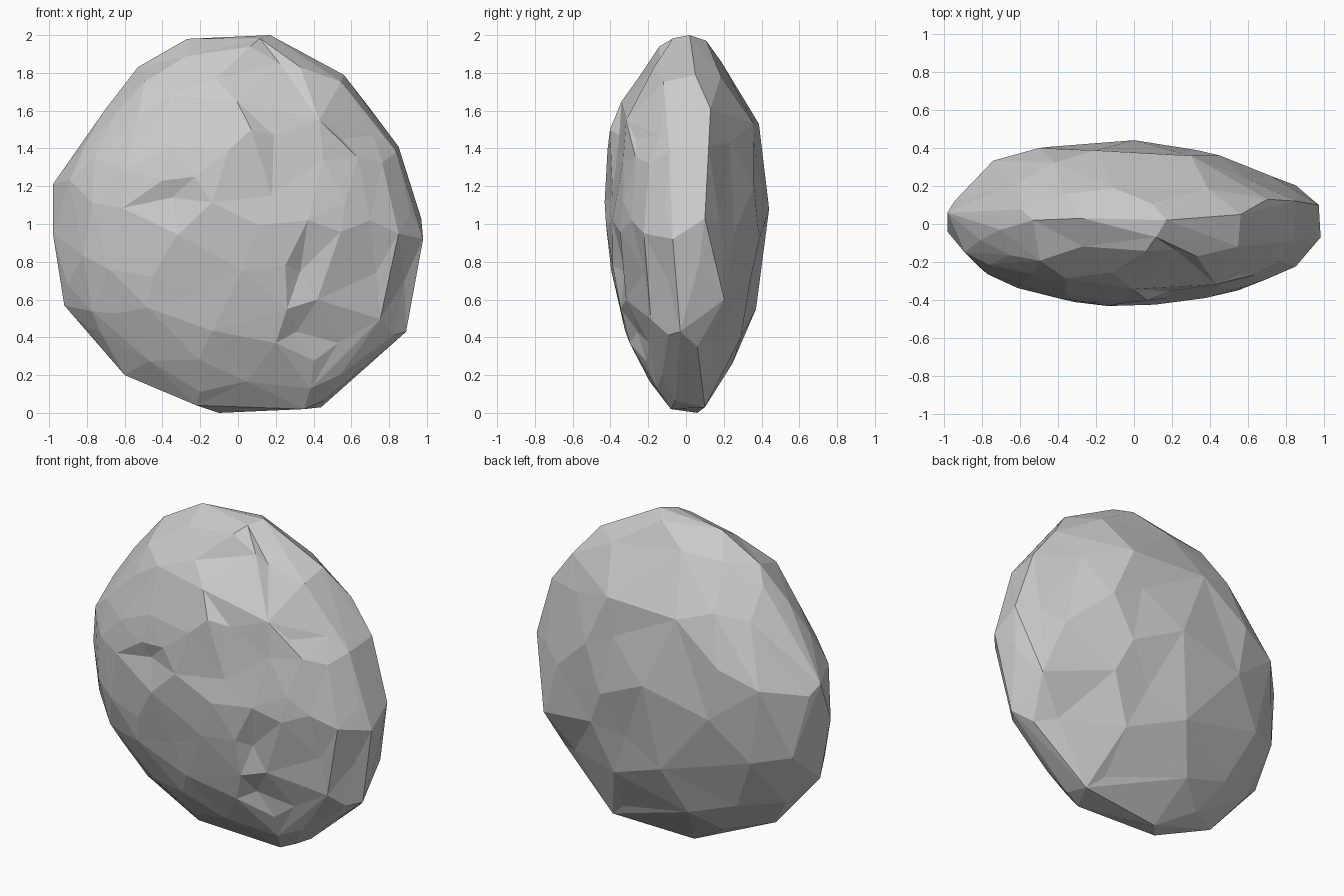
import bpy, bmesh, math, random
from mathutils import Vector

cube = bpy.data.objects.get("Cube")
if cube:
    bpy.data.objects.remove(cube, do_unlink=True)
random.seed(7)

MID = 1.0             # height of the boulder's middle
HALF_DEPTH = 0.427
FRONT, BACK = -1, 1

# Silhouette corners: x, z and how far the rim wanders in y
RIM = [(-.98, .95, -.04), (-.98, 1.21, .06), (-.7, 1.61, -.03), (-.53, 1.83, .02),
       (-.27, 1.98, .03), (.17, 2, .02), (.56, 1.79, .05), (.7, 1.61, .13),
       (.85, 1.41, .12), (.97, 1.03, .1), (.98, .92, -.07), (.89, .43, -.03),
       (.8, .35, .06), (.44, .03, .1), (.35, .02, -.08), (-.1, 0, .06),
       (-.22, .04, -.08), (-.6, .2, -.04), (-.92, .57, -.02)]

# Chips and ledges: x, z and how far the surface is pushed in
FRONT_CHIPS = [
    (-.27, 1.89, .07), (.22, 1.85, .08), (.33, 1.83, .01),   # top step
    (-.65, 1.58, 0), (-.36, 1.68, .01), (-.12, 1.77, .04),   # upper ledge
    (-.6, 1.29, 0), (-.4, 1.23, 0), (-.35, 1.14, .04), (-.23, 1.25, 0),
    (.37, 1.02, 0), (.25, .78, 0), (.26, .55, 0), (.33, .75, .05),
    (.31, .43, .05), (.42, .6, .01), (.2, .37, 0),           # upright crack
    (.43, 1.55, -.01), (.57, 1.12, 0), (.55, 1.45, .02),     # long ridge
    (.07, 1.5, -.01), (.19, 1.47, .03), (.18, 1.15, .03),    # shallow valley
    (.85, .95, -.02), (.72, 1.47, .03), (.7, 1.02, 0),
    (.73, .74, .03), (.53, .37, .03), (.88, .7, .04)]        # right flank
BACK_CHIPS = [
    (-.5, 1.3, -.03), (-.74, 1.2, -.03), (0, 1.08, -.01), (.45, 1.2, -.01),
    (.3, 1.53, -.02), (-.2, 1.53, 0), (.85, .6, -.07), (.68, .38, .02),
    (.25, 1.3, .02), (.33, .92, -.01), (-.08, .55, -.01), (.18, .68, .03),
    (-.5, .37, .04), (.3, .4, 0), (-.1, 1.86, .05)]


def cross(a, b):
    return a[0] * b[1] - a[1] * b[0]


def gauge(x, z):
    """0 at the middle, 1 on the silhouette."""
    best = 0
    for i, a in enumerate(RIM):
        b = RIM[i - 1]
        pa = (a[0], a[1] - MID)
        edge = (b[0] - a[0], b[1] - a[1])
        best = max(best, cross((x, z), edge) / cross(pa, edge))
    return best


def skin(x, z, side):
    """Point on the smooth lens under the chips, fuller towards the top."""
    rho = min(gauge(x, z - MID), .995)
    lean = 1 - (.14 if side == BACK else .04) * x
    swell = 1 + .13 * (z - MID)
    return Vector((x, side * HALF_DEPTH * lean * swell * math.sqrt(1 - rho * rho), z))


bm = bmesh.new()
pushes = {}


def add(point, push):
    vert = bm.verts.new(point)
    pushes[vert] = push


# Rim
for x, z, y in RIM:
    add((x, y, z), 0)

# Both faces: the chips, then an even spread of corners around them
for side, chips, count in ((FRONT, FRONT_CHIPS, 80), (BACK, BACK_CHIPS, 42)):
    for x, z, push in chips:
        add(skin(x, z, side), -side * push)
    for i in range(count):
        rise = 1 - (i + .5) / count
        angle = i * math.pi * (3 - math.sqrt(5)) + random.uniform(-.15, .15)
        c, s = math.cos(angle), math.sin(angle)
        reach = math.sqrt(1 - rise * rise) / gauge(c, s)
        x, z = c * reach, s * reach + MID
        gap = .12 if side == FRONT else .2
        if rise > .12 and all(math.hypot(x - p[0], z - p[1]) > gap for p in chips):
            add(skin(x, z, side), -side * random.uniform(-.005, .02))

# Wrap the corners in flat facets, then push in the chips
bmesh.ops.convex_hull(bm, input=bm.verts[:])
for vert, push in pushes.items():
    if vert.is_valid:
        vert.co.y += push
bmesh.ops.delete(bm, geom=[v for v in bm.verts if not v.link_faces], context='VERTS')
bmesh.ops.triangulate(bm, faces=bm.faces[:])
bmesh.ops.recalc_face_normals(bm, faces=bm.faces[:])

mesh = bpy.data.meshes.new("boulder")
bm.to_mesh(mesh)
bm.free()
boulder = bpy.data.objects.new("boulder", mesh)
bpy.context.collection.objects.link(boulder)

# Stone colour
stone = bpy.data.materials.new("grey stone")
stone.use_nodes = True
stone.diffuse_color = (.6, .6, .6, 1)
stone.node_tree.nodes["Principled BSDF"].inputs["Base Color"].default_value = (.6, .6, .6, 1)
mesh.materials.append(stone)
